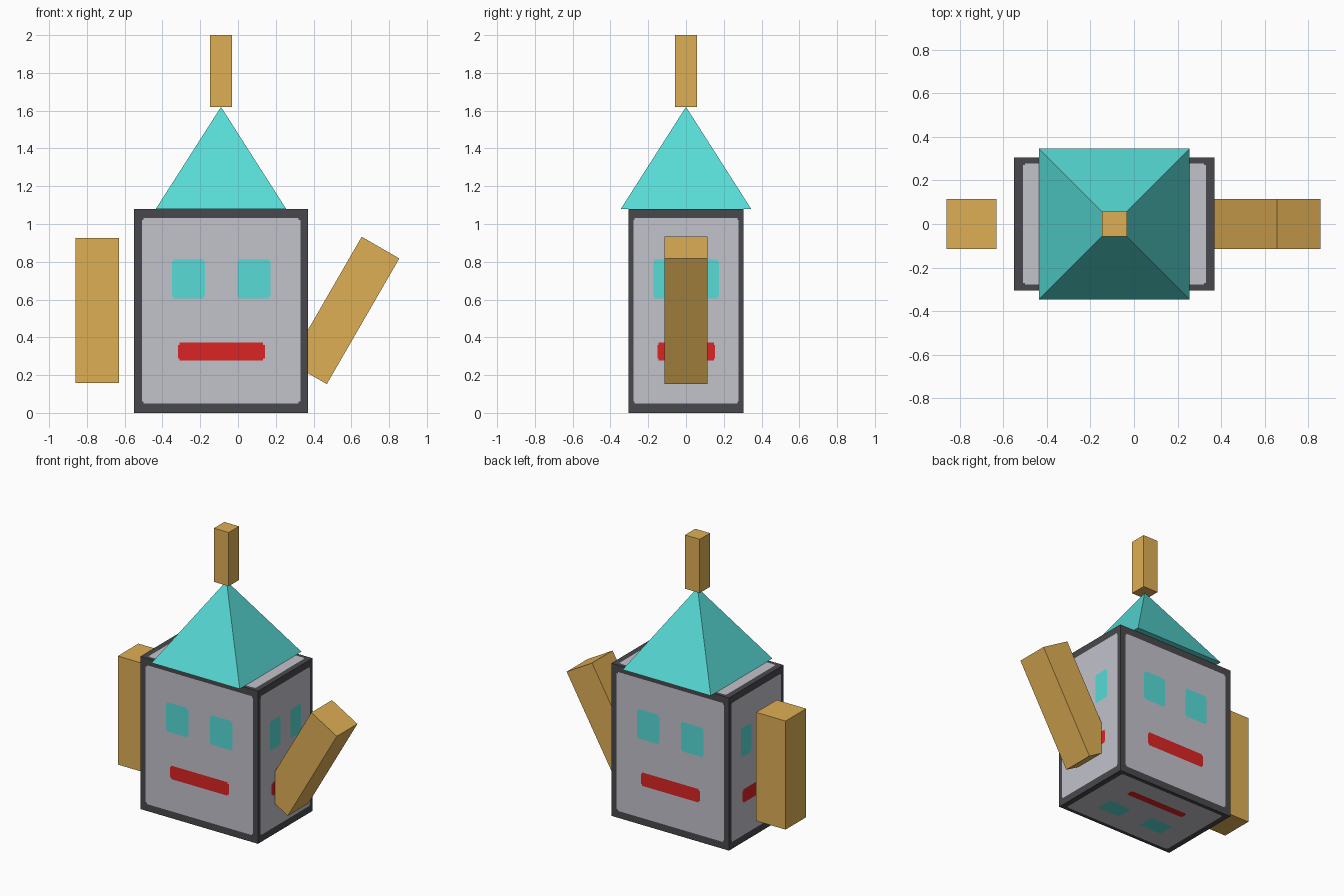
import bpy, bmesh
from math import radians
from mathutils import Vector, Matrix

if "Cube" in bpy.data.objects:
    bpy.data.objects.remove(bpy.data.objects["Cube"])


def material(name, rgb):
    m = bpy.data.materials.new(name)
    lin = [(c / 255 / 12.92) if c < 11 else ((c / 255 + 0.055) / 1.055) ** 2.4 for c in rgb]
    m.diffuse_color = (*lin, 1)
    m.use_nodes = True
    m.node_tree.nodes["Principled BSDF"].inputs["Base Color"].default_value = m.diffuse_color
    return m


FRAME = material("dark_frame", (73, 73, 77))
PANEL = material("grey_panel", (194, 194, 203))
TEAL = material("teal", (87, 219, 214))
RED = material("red", (219, 36, 36))
WOOD = material("tan_wood", (223, 175, 86))


def finish(bm, name, mats):
    mesh = bpy.data.meshes.new(name)
    bm.to_mesh(mesh)
    bm.free()
    for m in mats:
        mesh.materials.append(m)
    obj = bpy.data.objects.new(name, mesh)
    bpy.context.collection.objects.link(obj)
    return obj


def box(name, center, size, tilt=0):
    bm = bmesh.new()
    mat = (Matrix.Translation(center) @ Matrix.Rotation(radians(tilt), 4, 'Y')
           @ Matrix.Diagonal((*size, 1)))
    bmesh.ops.create_cube(bm, size=1, matrix=mat)
    return finish(bm, name, [WOOD])


# Face pattern in side fractions: (u0, u1, v0, v1, material index)
PATTERN = [(0.045, 0.957, 0.045, 0.955, 1),
           (0.217, 0.408, 0.56, 0.752, 2),
           (0.592, 0.785, 0.56, 0.752, 2),
           (0.252, 0.752, 0.256, 0.344, 3)]
STEP = 0.01  # notch at the corners of each shape


def pattern_index(u, v):
    index = 0
    for u0, u1, v0, v1, i in PATTERN:
        du, dv = min(u - u0, u1 - u), min(v - v0, v1 - v)
        if du > 0 and dv > 0 and (du > STEP or dv > STEP):
            index = i
    return index


def cuts(a, b):
    vals = {0.0, 1.0}
    for p in PATTERN:
        vals |= {p[a], p[a] + STEP, p[b] - STEP, p[b]}
    return sorted(vals)


# Head box: every side cut by the same face pattern
center, half = Vector((-0.09, 0, 0.54)), Vector((0.46, 0.305, 0.54))
X, Y, Z = Vector((1, 0, 0)), Vector((0, 1, 0)), Vector((0, 0, 1))
us, vs = cuts(0, 1), cuts(2, 3)
bm = bmesh.new()
for U, V in ((X, Z), (-X, Z), (Y, Z), (-Y, Z), (X, Y), (X, -Y)):
    N = U.cross(V)
    grid = [[bm.verts.new(center + half * (N + U * (2 * u - 1) + V * (2 * v - 1)))
             for v in vs] for u in us]
    for i in range(len(us) - 1):
        for j in range(len(vs) - 1):
            f = bm.faces.new((grid[i][j], grid[i + 1][j], grid[i + 1][j + 1], grid[i][j + 1]))
            f.material_index = pattern_index((us[i] + us[i + 1]) / 2, (vs[j] + vs[j + 1]) / 2)
bmesh.ops.remove_doubles(bm, verts=bm.verts, dist=1e-5)
# Merge cells of the same colour
inner = [e for e in bm.edges if len(e.link_faces) == 2
         and e.link_faces[0].material_index == e.link_faces[1].material_index
         and e.link_faces[0].material_index > 1
         and e.calc_face_angle(0) < 0.1]
bmesh.ops.dissolve_edges(bm, edges=inner, use_verts=False)
finish(bm, "head", [FRAME, PANEL, TEAL, RED])

# Pyramid hat
bm = bmesh.new()
bmesh.ops.create_cone(bm, cap_ends=True, segments=4, radius1=0.345 * 2 ** 0.5, radius2=0,
                      depth=0.54, matrix=Matrix.Translation((-0.09, 0, 1.35))
                      @ Matrix.Rotation(radians(45), 4, 'Z'))
finish(bm, "hat", [TEAL])

# Antenna and arms
box("antenna", (-0.09, 0, 1.81), (0.115, 0.115, 0.38))
box("left_arm", (-0.745, 0, 0.543), (0.23, 0.23, 0.768))
box("right_arm", (0.5625, 0, 0.5425), (0.23, 0.23, 0.768), 30)
